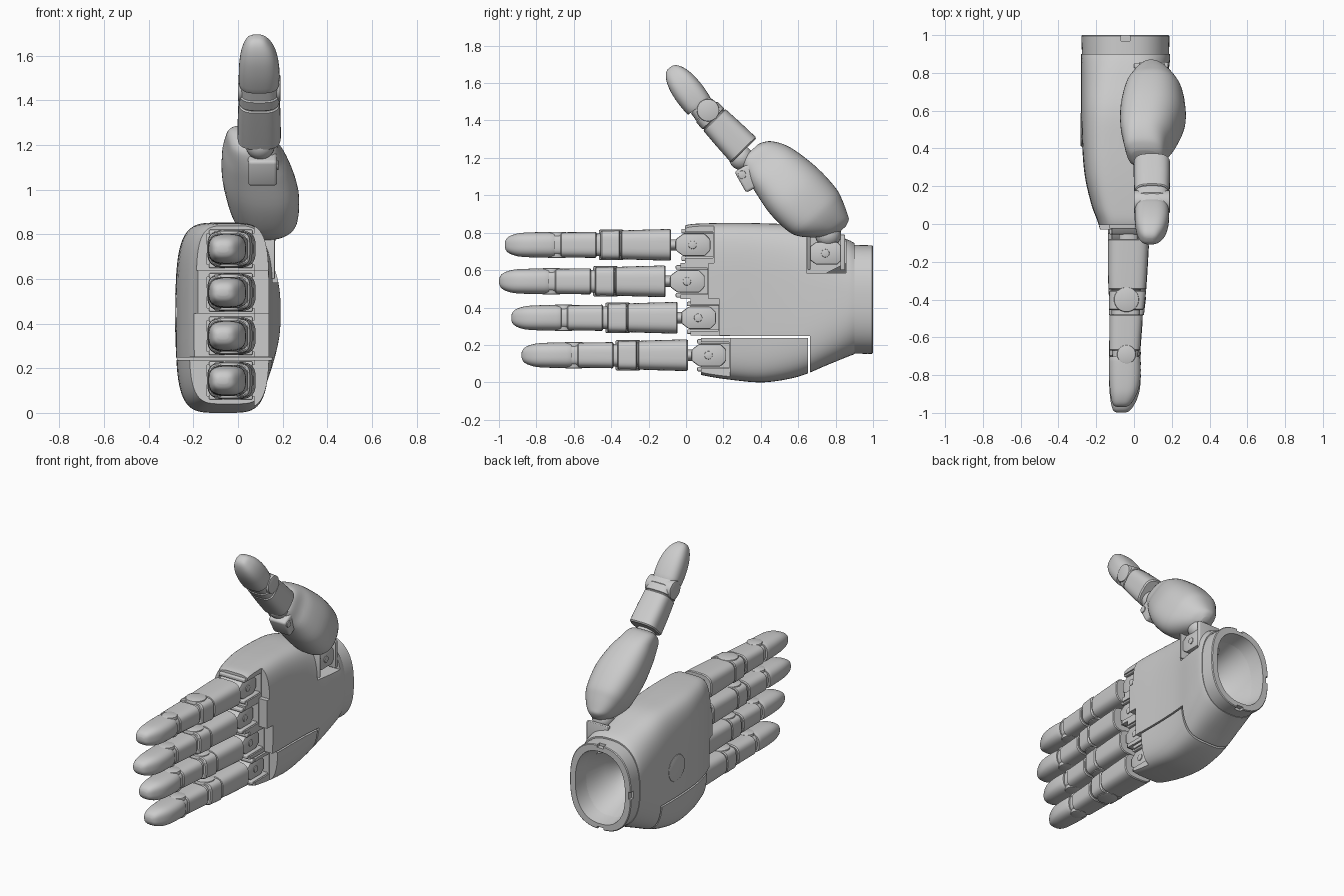
import bpy, bmesh, math
from mathutils import Vector, Matrix

if "Cube" in bpy.data.objects:
    bpy.data.objects.remove(bpy.data.objects["Cube"])


def make(name, bm):
    bmesh.ops.recalc_face_normals(bm, faces=bm.faces)
    me = bpy.data.meshes.new(name)
    bm.to_mesh(me)
    bm.free()
    ob = bpy.data.objects.new(name, me)
    bpy.context.collection.objects.link(ob)
    return ob


def smooth(ob, angle=32):
    bpy.ops.object.select_all(action='DESELECT')
    ob.select_set(True)
    bpy.context.view_layer.objects.active = ob
    bpy.ops.object.shade_smooth_by_angle(angle=math.radians(angle))
    return ob


def frame(origin, tip):
    """Matrix whose local y runs from origin to tip in the yz plane, given as (y, z)."""
    d = (Vector(tip) - Vector(origin)).normalized()
    return Matrix(((1, 0, 0, 0), (0, d.x, d.y, origin[0]), (0, d.y, -d.x, origin[1]), (0, 0, 0, 1)))


def loft(name, rings, mat=Matrix(), n=48, sub=1):
    """Skin superellipse rings (y, xmin, xmax, zmin, zmax, exponent)."""
    out = []
    for i in range(len(rings) - 1):
        p = [rings[max(0, min(len(rings) - 1, i + k))] for k in (-1, 0, 1, 2)]
        for s in range(sub):
            t = s / sub
            out.append([0.5 * (2 * b + (c - a) * t + (2 * a - 5 * b + 4 * c - d) * t * t
                               + (3 * b - a - 3 * c + d) * t ** 3) for a, b, c, d in zip(*p)])
    out.append(rings[-1])
    bm = bmesh.new()
    loops = []
    for y, x0, x1, z0, z1, e in out:
        loop = []
        for k in range(n):
            a = 2 * math.pi * (k + 0.5) / n
            c, s = math.cos(a), math.sin(a)
            u = math.copysign(abs(c) ** (2 / e), c)
            v = math.copysign(abs(s) ** (2 / e), s)
            loop.append(bm.verts.new(mat @ Vector(((x0 + x1 + u * (x1 - x0)) / 2, y,
                                                   (z0 + z1 + v * (z1 - z0)) / 2))))
        loops.append(loop)
    for A, B in zip(loops, loops[1:]):
        for k in range(n):
            bm.faces.new((A[k], A[(k + 1) % n], B[(k + 1) % n], B[k]))
    bm.faces.new(loops[0])
    bm.faces.new(loops[-1])
    return make(name, bm)


def box(name, x, y, z, bevel=0, mat=Matrix()):
    bm = bmesh.new()
    bmesh.ops.create_cube(bm, size=1)
    for v in bm.verts:
        v.co = Vector([(r[0] + r[1]) / 2 + c * (r[1] - r[0]) for r, c in zip((x, y, z), v.co)])
    if bevel:
        bmesh.ops.bevel(bm, geom=bm.edges[:], offset=bevel, segments=3, profile=0.5, affect='EDGES')
    bm.transform(mat)
    return make(name, bm)


def disc(name, c, axis, r, half, n=32, bevel=0.006):
    bm = bmesh.new()
    bmesh.ops.create_cone(bm, cap_ends=True, segments=n, radius1=r, radius2=r, depth=2 * half)
    rim = [e for e in bm.edges if abs(e.verts[0].co.z - e.verts[1].co.z) < 1e-6]
    bmesh.ops.bevel(bm, geom=rim, offset=bevel, segments=2, profile=0.5, affect='EDGES')
    rot = Matrix.Rotation(math.pi / 2, 4, 'Y') if axis == 'x' else Matrix()
    bm.transform(Matrix.Translation(c) @ rot)
    return smooth(make(name, bm))


def ball(name, c, r):
    bm = bmesh.new()
    bmesh.ops.create_uvsphere(bm, u_segments=24, v_segments=14, radius=r)
    bm.transform(Matrix.Translation(c))
    return smooth(make(name, bm))


def cut(ob, cutters):
    bpy.context.view_layer.objects.active = ob
    for c in cutters:
        c.hide_render = True
        m = ob.modifiers.new('cut', 'BOOLEAN')
        m.operation, m.solver, m.object = 'DIFFERENCE', 'EXACT', c
        bpy.ops.object.modifier_apply(modifier=m.name)
        bpy.data.objects.remove(c)


# finger: name, knuckle y, centre z, base y, and z range of its palm cell
FINGERS = [('index', .035, .735, -.08, .64, .95), ('middle', .005, .54, -.11, .445, .64),
           ('ring', .065, .345, -.045, .25, .445), ('little', .12, .145, .01, -.1, .25)]

# palm shell
palm = loft('palm', [
    (-.03, -.18, .12, .08, .83, 4.5), (.02, -.195, .13, .06, .845, 4.5), (.1, -.225, .138, .035, .85, 4.5),
    (.25, -.26, .14, .012, .853, 4.5), (.42, -.275, .14, 0, .85, 4.3), (.6, -.28, .15, .03, .84, 3.8),
    (.75, -.28, .175, .09, .80, 3.2), (.86, -.28, .19, .135, .765, 2.7), (.9, -.28, .19, .15, .745, 2.5)],
    n=64, sub=4)
cutters = []
for nm, ky, z, by, za, zb in FINGERS:
    cutters += [box('cutter', (-1, 1), (-1, ky - .04), (za - .001, zb + .001)),
                box('cutter', (.075, 1), (-1, ky + .115), (za - .001, zb + .001)),
                box('cutter', (-.14, 1), (-1, ky + .11), (z - .07, z + .07))]
cutters += [
    box('cutter', (-1, 1), (-.5, .66), (.237, .249)),          # edge pad seam
    box('cutter', (-1, 1), (.652, .663), (-.5, .2485)),
    box('cutter', (.03, 1), (.645, .855), (.585, 1))]          # thumb socket
hollow = [(1.05, -.24, .15, .185, .70, 2.4), (.9, -.225, .135, .21, .67, 2.3),
          (.75, -.185, .095, .27, .61, 2), (.66, -.12, .03, .36, .52, 2)]
cutters.append(loft('cutter', hollow))
cut(palm, cutters)
smooth(palm)

# wrist cuff with rim notches, and the round cover on the back of the hand
cuff = loft('wrist_cuff', [(.895, -.276, .186, .153, .735, 2.5), (.995, -.279, .188, .152, .733, 2.5),
                           (1, -.274, .183, .157, .728, 2.5)], n=64)
cut(cuff, [loft('cutter', hollow)] + [box('cutter', x, (.97, 1.1), z) for x, z in (
    ((-.07, -.02), (.715, 1)), ((-.07, -.02), (0, .17)), ((-.4, -.262), (.42, .47)))])
smooth(cuff)
disc('back_cover', (-.262, .5, .45), 'x', .09, .021)


def knuckle(nm, y, z, x0, x1):
    # octagonal hinge block with a pin
    bm = bmesh.new()
    pts = [(.095, .03), (.065, .06), (-.05, .06), (-.09, .03), (-.09, -.03), (-.05, -.06), (.065, -.06), (.095, -.03)]
    f = bm.faces.new([bm.verts.new((x0, y + a, z + b)) for a, b in pts])
    g = bmesh.ops.extrude_face_region(bm, geom=[f])
    bmesh.ops.translate(bm, verts=[v for v in g['geom'] if isinstance(v, bmesh.types.BMVert)], vec=(x1 - x0, 0, 0))
    bmesh.ops.bevel(bm, geom=bm.edges[:], offset=.008, segments=2, profile=.5, affect='EDGES')
    smooth(make(nm + '_hinge', bm))
    disc(nm + '_pin', (x1, y, z), 'x', .022, .006, 20, .003)


def finger(nm, ky, z, by):
    def part(label, rings, e=3.4, sub=1):
        smooth(loft(nm + label, [(by - d, a, b, z - h, z + h, e) for d, a, b, h in rings], n=40, sub=sub))
    knuckle(nm, ky, z, -.12, .05)
    for s in (-1, 1):
        smooth(box(nm + '_ear', (-.13, .065), (ky - .06, ky + .115),
                   sorted((z + s * .062, z + s * .086)), .006))
    part('_neck', [(-.06, -.08, .02, .03), (.02, -.08, .02, .03)], 2)
    part('_proximal', [(0, -.132, .074, .08), (.006, -.138, .079, .085), (.15, -.138, .071, .081),
                       (.262, -.135, .063, .077), (.267, -.13, .057, .072)])
    part('_core', [(.2, -.118, .04, .064), (.4, -.118, .032, .06), (.7, -.115, .018, .057)])
    part('_middle_joint', [(.272, -.127, .057, .073), (.277, -.132, .064, .078), (.37, -.132, .053, .076),
                           (.376, -.127, .045, .07)], 4.5)
    disc(nm + '_middle_pivot', (-.04, by - .32, z), 'z', .066, .081)
    part('_middle', [(.398, -.126, .04, .064), (.404, -.131, .046, .07), (.585, -.131, .032, .067),
                     (.591, -.126, .026, .062)])
    disc(nm + '_end_pivot', (-.04, by - .61, z), 'z', .05, .07)
    part('_tip', [(.622, -.124, .025, .062), (.63, -.132, .033, .068), (.70, -.133, .036, .068),
                  (.77, -.13, .03, .066), (.82, -.125, .015, .061), (.86, -.117, -.007, .048),
                  (.88, -.107, -.025, .033), (.889, -.09, -.045, .014)], 2.8, 3)


for nm, ky, z, by, za, zb in FINGERS:
    finger(nm, ky, z, by)

# thumb root hinge in its socket
knuckle('thumb_root', .745, .69, .0, .15)
for a, b in ((.65, .665), (.825, .85)):
    smooth(box('thumb_root_ear', (.0, .165), (a, b), (.6, .79), .005))
ball('thumb_root_ball', (.1, .76, .79), .07)

# thumb bulb, a leaning, sheared egg with a notched front
bulb_frame = frame((.75, .80), (.08, 1.54))
shear = Matrix(((1, 0, -.18, .004), (0, 1, 0, 0), (0, 0, 1, 0), (0, 0, 0, 1)))
bulb = [(-.045, .09, .14, .05, .1, 2.2), (-.03, .06, .165, .01, .135, 2.2), (.0, .025, .2, -.035, .152, 2.3),
        (.07, -.015, .245, -.11, .18, 2.4), (.14, -.04, .264, -.146, .198, 2.5), (.28, -.065, .265, -.155, .198, 2.5),
        (.42, -.066, .225, -.135, .176, 2.6), (.5, -.055, .185, -.12, .15, 2.8), (.56, -.045, .165, -.1, .11, 3),
        (.585, -.03, .15, -.08, .075, 3), (.595, -.015, .13, -.06, .05, 3)]
thumb_bulb = loft('thumb_bulb', bulb, bulb_frame @ shear, sub=4)
cut(thumb_bulb, [box('cutter', (.03, .205), (.45, 1), (-.4, .0), .012, bulb_frame)])
smooth(thumb_bulb)

# thumb hinge block
link = frame((.37, 1.04), (.28, 1.2))
smooth(box('thumb_hinge', (.045, .175), (0, .13), (-.055, .055), .015, link))
ball('thumb_hinge_ball', (.1, .295, 1.2), .065)
disc('thumb_hinge_pin', (.175, .3, 1.11), 'x', .022, .006, 20, .003)

# thumb proximal and tip segments
prox = frame((.31, 1.24), (.11, 1.446))
smooth(loft('thumb_proximal', [(d, .095 - w, .095 + w, -h, h, 3.2) for d, w, h in (
    (0, .09, .088), (.008, .097, .095), (.12, .096, .09), (.224, .092, .083), (.229, .086, .077))], prox))
smooth(loft('thumb_collar', [(d, .095 - w, .095 + w, -h, h, 3.2) for d, w, h in (
    (.2, .085, .075), (.233, .085, .075), (.237, .091, .081), (.285, .09, .079), (.29, .085, .073),
    (.34, .082, .065))], prox))
disc('thumb_pivot', (.095, .118, 1.455), 'x', .06, .096)
end = frame((.083, 1.46), (-.087, 1.685))
smooth(loft('thumb_tip', [(d, .097 - w, .092 + w - k, -h, h, 2.8) for d, w, h, k in (
    (.02, .084, .07, 0), (.028, .092, .077, 0), (.1, .093, .081, 0), (.17, .087, .076, .004), (.22, .076, .064, .01),
    (.255, .062, .047, .018), (.273, .046, .03, .02), (.28, .028, .014, .02))], end, sub=3))
